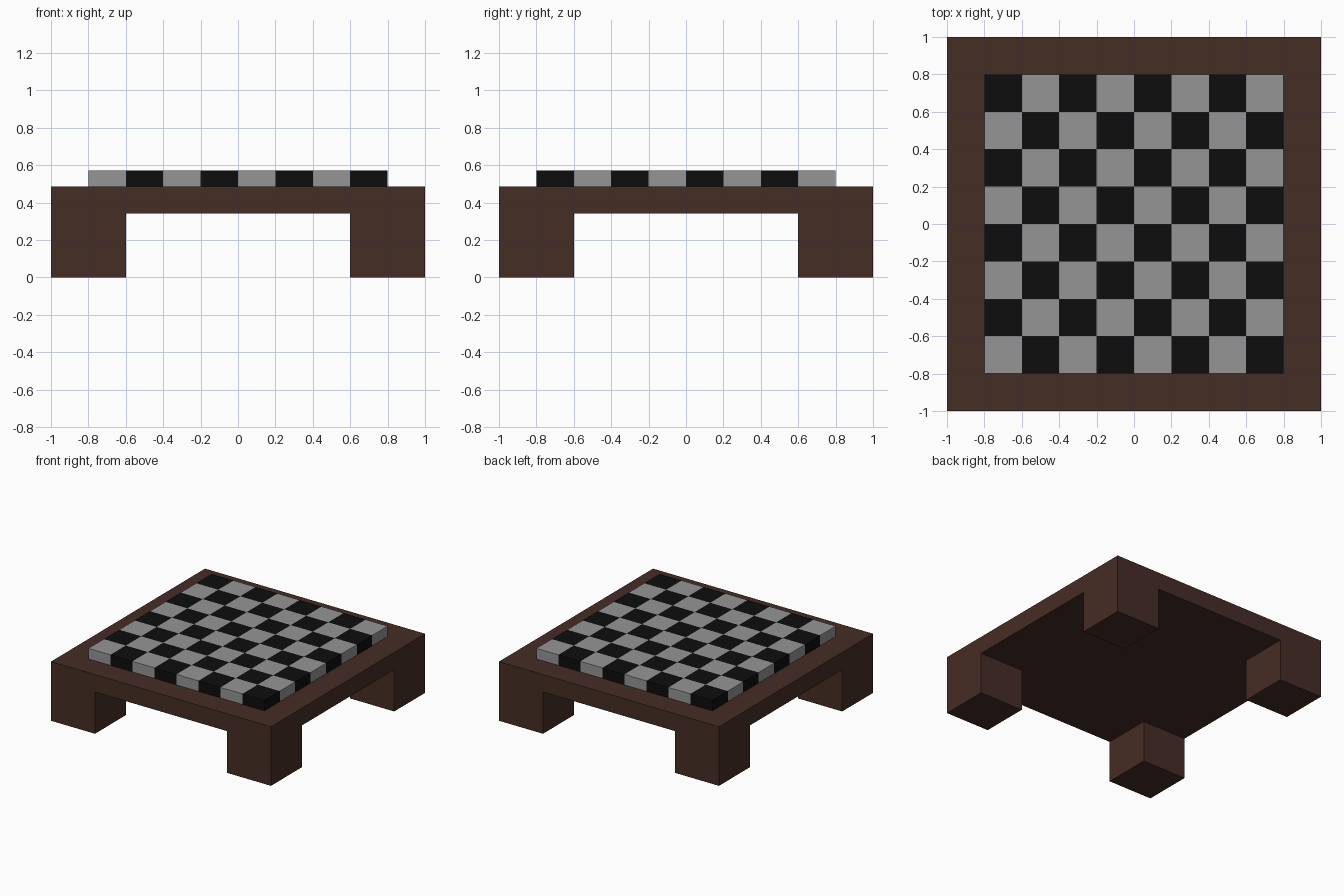
import bpy, bmesh

if "Cube" in bpy.data.objects:
    bpy.data.objects.remove(bpy.data.objects["Cube"])

LEG_H, TOP_Z, BOARD_Z = 0.343, 0.486, 0.572


def material(name, rgb):
    mat = bpy.data.materials.new(name)
    mat.diffuse_color = (*rgb, 1)
    mat.use_nodes = True
    mat.node_tree.nodes["Principled BSDF"].inputs["Base Color"].default_value = mat.diffuse_color
    return mat


def grid_sheet(bm, coords, z):
    """Flat square sheet with grid lines at coords; returns faces by (column, row)."""
    rows = [[bm.verts.new((x, y, z)) for x in coords] for y in coords]
    n = len(coords) - 1
    return {(i, j): bm.faces.new((rows[j][i], rows[j][i + 1],
                                  rows[j + 1][i + 1], rows[j + 1][i]))
            for i in range(n) for j in range(n)}


def extrude(bm, faces, dz):
    out = bmesh.ops.extrude_face_region(bm, geom=faces)["geom"]
    verts = [g for g in out if isinstance(g, bmesh.types.BMVert)]
    bmesh.ops.translate(bm, verts=verts, vec=(0, 0, dz))


def finish(bm, name, mats):
    bmesh.ops.recalc_face_normals(bm, faces=bm.faces[:])
    mesh = bpy.data.meshes.new(name)
    bm.to_mesh(mesh)
    bm.free()
    for mat in mats:
        mesh.materials.append(mat)
    obj = bpy.data.objects.new(name, mesh)
    bpy.context.collection.objects.link(obj)
    return obj


brown = material("dark_wood", (0.06, 0.026, 0.018))
light = material("light_square", (0.3, 0.3, 0.3))
dark = material("dark_square", (0.004, 0.004, 0.004))

# Table: slab with a leg pulled down from each corner of its underside
bm = bmesh.new()
cells = grid_sheet(bm, (-1, -0.6, 0.6, 1), LEG_H)
under = list(cells.values())
top = bmesh.ops.duplicate(bm, geom=bm.verts[:] + bm.edges[:] + under)
top_verts = [g for g in top["geom"] if isinstance(g, bmesh.types.BMVert)]
bmesh.ops.translate(bm, verts=top_verts, vec=(0, 0, TOP_Z - LEG_H))
bmesh.ops.bridge_loops(bm, edges=[e for e in bm.edges if e.is_boundary])
corners = [cells[i, j] for i in (0, 2) for j in (0, 2)]
extrude(bm, corners, -LEG_H)
finish(bm, "table_with_legs", [brown])

# Chequered board: one block per square, split by colour
for name, parity, mat in (("light_squares", 0, light), ("dark_squares", 1, dark)):
    bm = bmesh.new()
    for i in range(8):
        for j in range(8):
            if (i + j) % 2 == parity:
                x, y = -0.8 + 0.2 * i, -0.8 + 0.2 * j
                corner_pts = ((x, y), (x + 0.2, y), (x + 0.2, y + 0.2), (x, y + 0.2))
                face = bm.faces.new([bm.verts.new((*p, TOP_Z)) for p in corner_pts])
                solid = bmesh.ops.extrude_face_region(bm, geom=[face], use_keep_orig=True)
                bmesh.ops.translate(bm, vec=(0, 0, BOARD_Z - TOP_Z), verts=[
                    g for g in solid["geom"] if isinstance(g, bmesh.types.BMVert)])
    finish(bm, name, [mat])
